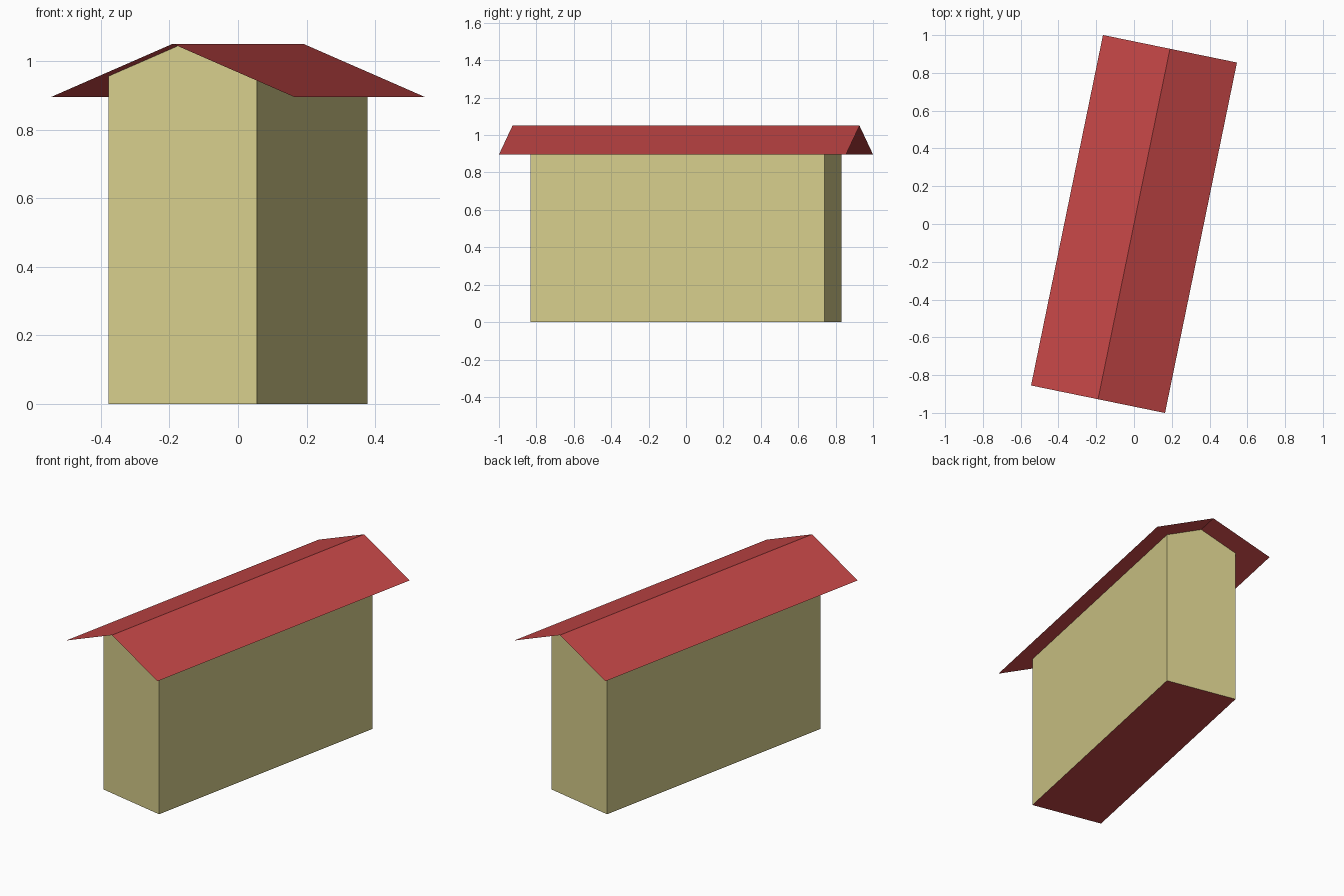
import bpy
import bmesh
from math import radians

cube = bpy.data.objects.get("Cube")
if cube:
    bpy.data.objects.remove(cube, do_unlink=True)

TURN = radians(-11.6)
RIDGE, EAVE = 1.05, 0.895
ROOF_X, ROOF_Y = 0.362, 0.947
WALL_X, WALL_Y = 0.221, 0.802
WALL_TOP = RIDGE - (RIDGE - EAVE) * WALL_X / ROOF_X


def material(name, rgb):
    linear = [((c / 255 + 0.055) / 1.055) ** 2.4 for c in rgb]
    mat = bpy.data.materials.new(name)
    mat.use_nodes = True
    mat.diffuse_color = (*linear, 1)
    mat.node_tree.nodes["Principled BSDF"].inputs["Base Color"].default_value = (*linear, 1)
    return mat


def extrude_profile(name, points, half_length, mats, closed=False):
    """Sweep an x-z profile along y; a closed profile also gets end faces."""
    bm = bmesh.new()
    front = [bm.verts.new((x, -half_length, z)) for x, z in points]
    back = [bm.verts.new((x, half_length, z)) for x, z in points]
    for i in range(len(points) - 1):
        bm.faces.new((front[i], front[i + 1], back[i + 1], back[i]))
    if closed:
        bm.faces.new(front[::-1])
        bm.faces.new(back)
    mesh = bpy.data.meshes.new(name)
    bm.to_mesh(mesh)
    bm.free()
    for mat in mats:
        mesh.materials.append(mat)
    obj = bpy.data.objects.new(name, mesh)
    obj.rotation_euler.z = TURN
    bpy.context.collection.objects.link(obj)
    return obj


wall_tan = material("wall_tan", (214, 205, 139))
roof_red = material("roof_red", (196, 70, 70))

# Thin gabled roof overhanging on all sides
extrude_profile("roof", [(-ROOF_X, EAVE), (0, RIDGE), (ROOF_X, EAVE)], ROOF_Y, [roof_red])

# Walls with gable ends that meet the roof; open under the roof sheet
half = [(WALL_X, WALL_TOP), (WALL_X, 0)]
profile = half + [(-x, z) for x, z in reversed(half)]
walls = extrude_profile("walls", profile, WALL_Y, [wall_tan, roof_red])
bm = bmesh.new()
bm.from_mesh(walls.data)
for end in (-WALL_Y, WALL_Y):
    # Gable triangle above each end wall
    corners = [v for v in bm.verts if abs(v.co.y - end) < 0.001 and v.co.z > 0.5]
    bottom = [v for v in bm.verts if abs(v.co.y - end) < 0.001 and v.co.z < 0.5]
    corners.sort(key=lambda v: v.co.x)
    bottom.sort(key=lambda v: v.co.x)
    peak = bm.verts.new((0, end, RIDGE))
    loop = [bottom[0], bottom[1], corners[1], peak, corners[0]]
    bm.faces.new(loop if end < 0 else loop[::-1])
bm.normal_update()

# Outward walls and a red floor
for face in bm.faces:
    centre = face.calc_center_median()
    outward = centre.copy()
    outward.z -= 0.5
    if face.normal.dot(outward) < 0:
        face.normal_flip()
    if centre.z < 0.01:
        face.material_index = 1
bm.to_mesh(walls.data)
bm.free()
